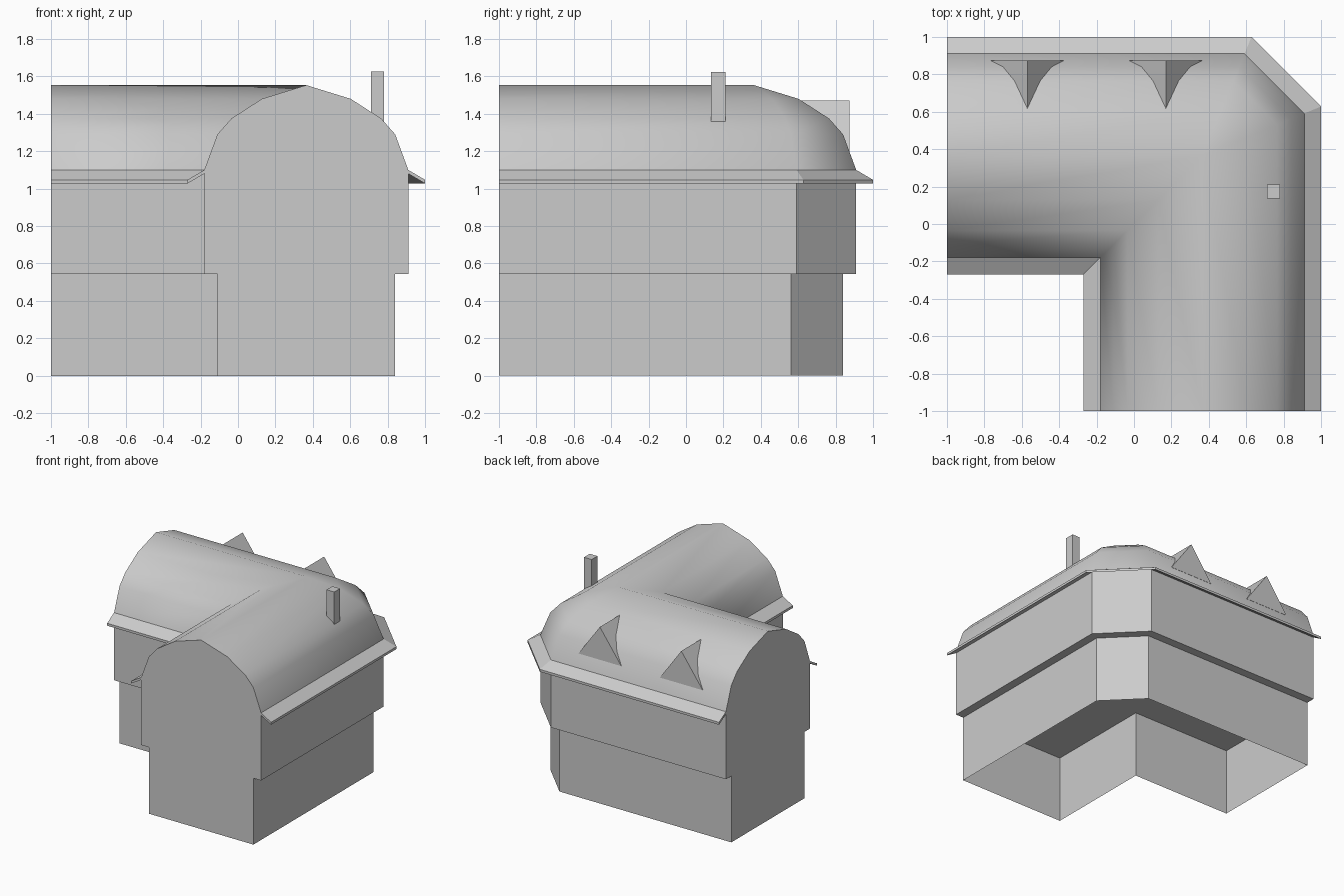
import bpy, bmesh
from math import tan, pi

if "Cube" in bpy.data.objects:
    bpy.data.objects.remove(bpy.data.objects["Cube"])

RIDGE = 0.365   # ridge offset: the chamfered outer corner starts here


def stations(d, z):
    """Four points along the L-shaped path for a profile point at offset d."""
    m = d if d <= RIDGE else RIDGE + (d - RIDGE) * tan(pi / 8)
    return [(d, -1, z), (d, m, z), (m, d, z), (-1, d, z)]


def finish(name, bm):
    bmesh.ops.remove_doubles(bm, verts=bm.verts, dist=1e-4)
    bmesh.ops.recalc_face_normals(bm, faces=bm.faces)
    me = bpy.data.meshes.new(name)
    bm.to_mesh(me)
    bm.free()
    ob = bpy.data.objects.new(name, me)
    bpy.context.collection.objects.link(ob)
    return ob


def sweep(name, profile, segments, caps=True, smooth=False):
    """Sweep chosen profile segments round the L, capping both wing ends."""
    bm = bmesh.new()
    rings = [[bm.verts.new(p) for p in stations(d, z)] for d, z in profile]
    n = len(rings)
    for i in segments:
        a, b = rings[i], rings[(i + 1) % n]
        for k in range(3):
            f = bm.faces.new((a[k], a[k + 1], b[k + 1], b[k]))
            f.smooth = smooth
    if caps:
        bm.faces.new([r[0] for r in rings])
        bm.faces.new([r[3] for r in rings][::-1])
    return finish(name, bm)


def prism(name, outline, y0, y1):
    """Extrude an x-z outline between two y positions."""
    bm = bmesh.new()
    f = bm.faces.new([bm.verts.new((x, y0, z)) for x, z in outline])
    ext = bmesh.ops.extrude_face_region(bm, geom=[f])
    for v in ext["geom"]:
        if isinstance(v, bmesh.types.BMVert):
            v.co.y = y1
    return finish(name, bm)


# Ground floor, open underneath
lower = [(0.84, 0), (0.84, 0.545), (-0.11, 0.545), (-0.11, 0)]
sweep("lower_walls", lower, [0, 2])

# Barrel roof: half profile mirrored about the ridge
half = [(0.545, 1.10), (0.475, 1.29), (0.40, 1.375), (0.237, 1.48)]
arch = ([(RIDGE + w, z) for w, z in half] + [(RIDGE, 1.553)]
        + [(RIDGE - w, z) for w, z in reversed(half)])
sweep("roof", arch, range(len(arch) - 1), caps=False, smooth=True)

# Overhanging upper floor with its underside and the gable ends
upper = arch + [(-0.18, 0.545), (0.91, 0.545)]
n = len(arch)
sweep("upper_walls", upper, [n - 1, n, n + 1])

# Sloping eaves on the outer and inner sides
eave = [(0.545, 1.10), (0.635, 1.047), (0.635, 1.027), (0.545, 1.08)]
for label, s in (("outer", 1), ("inner", -1)):
    sweep(label + "_eave", [(RIDGE + s * w, z) for w, z in eave], range(4))

# Two gabled dormers on the back slope
for i, cx in enumerate((-0.57, 0.17)):
    prism(f"dormer_{i + 1}",
          [(cx - 0.195, 1.2), (cx + 0.195, 1.2), (cx, 1.47)], 0.875, 0.61)

# Chimney
prism("chimney", [(0.71, 1.355), (0.78, 1.355), (0.78, 1.625), (0.71, 1.625)],
      0.135, 0.21)
